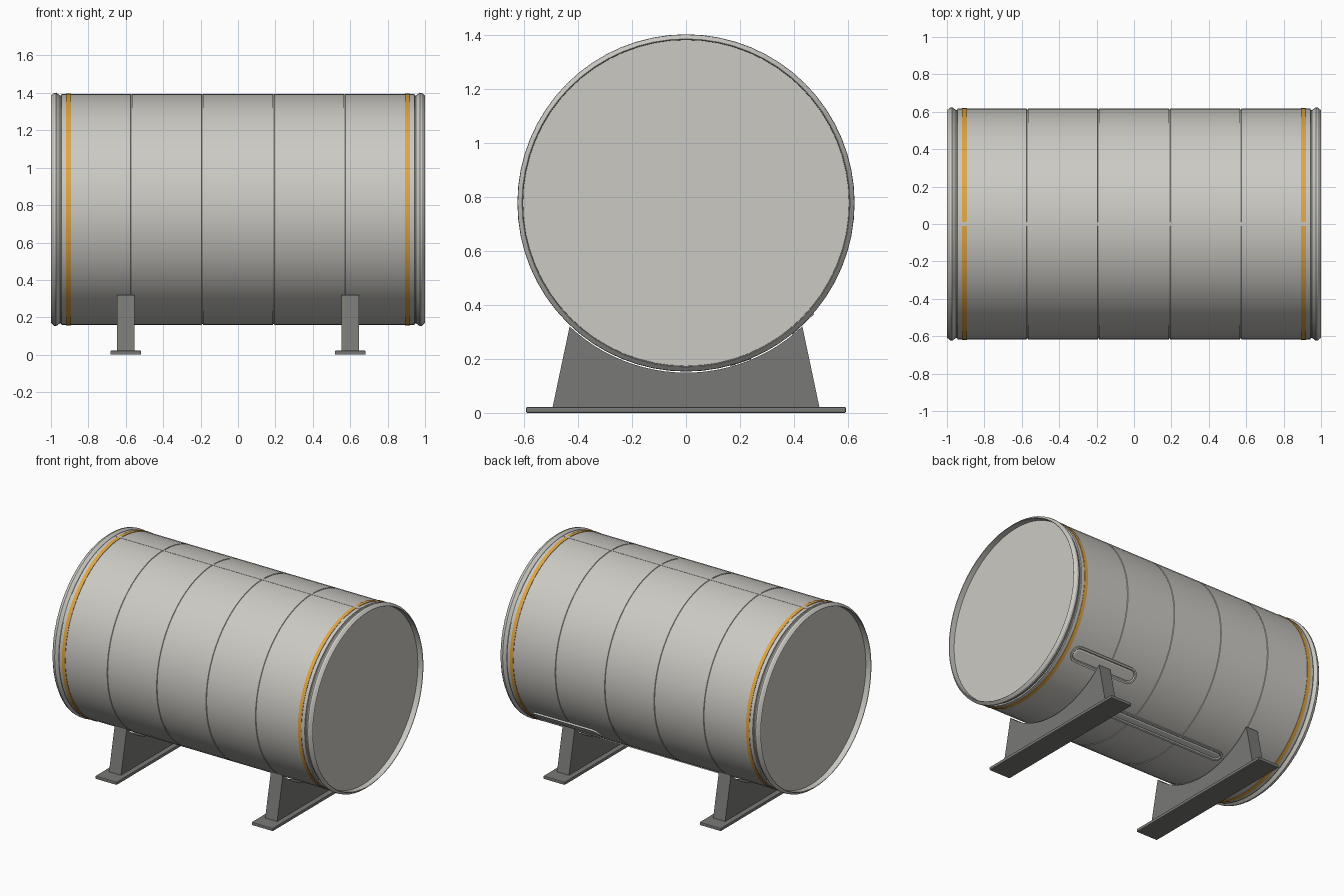
import bpy, bmesh, math
from mathutils import Vector

if "Cube" in bpy.data.objects:
    bpy.data.objects.remove(bpy.data.objects["Cube"])

AXIS_Z = 0.777
BODY_R = 0.617
SEAMS = (-0.57, -0.19, 0.19, 0.57)


def material(name, rgb):
    m = bpy.data.materials.new(name)
    m.use_nodes = True
    m.diffuse_color = (*rgb, 1)
    m.node_tree.nodes["Principled BSDF"].inputs["Base Color"].default_value = (*rgb, 1)
    return m


SHELL = material("light warm grey", (0.60, 0.59, 0.55))
STEEL = material("dark grey steel", (0.19, 0.19, 0.18))
ORANGE = material("orange paint", (0.75, 0.38, 0.06))


def finish(bm, name, mat, smooth=True):
    bmesh.ops.recalc_face_normals(bm, faces=bm.faces)
    me = bpy.data.meshes.new(name)
    bm.to_mesh(me)
    bm.free()
    me.materials.append(mat)
    ob = bpy.data.objects.new(name, me)
    bpy.context.collection.objects.link(ob)
    bpy.ops.object.select_all(action='DESELECT')
    ob.select_set(True)
    bpy.context.view_layer.objects.active = ob
    if smooth:
        bpy.ops.object.shade_smooth_by_angle(angle=math.radians(25))
    return ob


def lathe(name, profile, mat, gap=0.0, closed=False):
    """Revolve (x, radius) points about the tank axis, leaving a gap at the top."""
    bm = bmesh.new()
    vs = [bm.verts.new((x, r * math.sin(gap), AXIS_Z + r * math.cos(gap))) for x, r in profile]
    pairs = list(zip(vs, vs[1:])) + ([(vs[-1], vs[0])] if closed else [])
    es = [bm.edges.new(p) for p in pairs]
    bmesh.ops.spin(bm, geom=vs + es, cent=(0, 0, AXIS_Z), axis=(-1, 0, 0),
                   angle=2 * math.pi - 2 * gap, steps=64)
    bmesh.ops.remove_doubles(bm, verts=bm.verts, dist=1e-5)
    return finish(bm, name, mat)


def extrude_x(name, outline, x0, x1, mat):
    """Extrude a (y, z) outline along x."""
    bm = bmesh.new()
    face = bm.faces.new([bm.verts.new((x0, y, z)) for y, z in outline])
    new = bmesh.ops.extrude_face_region(bm, geom=[face])["geom"]
    bmesh.ops.translate(bm, vec=(x1 - x0, 0, 0),
                        verts=[v for v in new if isinstance(v, bmesh.types.BMVert)])
    return finish(bm, name, mat, smooth=False)


def oblong(name, x, below, length, width):
    """Round-ended pressed panel on the rear underside, below = degrees under horizontal."""
    bm = bmesh.new()
    rad = width / 2
    pts = []
    for side in (1, -1):
        for i in range(9):
            a = math.radians(-90 + i * 22.5)
            pts.append((side * (length / 2 - rad + rad * math.cos(a)), side * rad * math.sin(a), 0))
    face = bm.faces.new([bm.verts.new(p) for p in pts])
    bm.normal_update()
    # outer wall, flat rim, then a sunk floor with a raised centre
    top = bmesh.ops.extrude_face_region(bm, geom=[face])["geom"]
    bmesh.ops.translate(bm, vec=(0, 0, 0.016), verts=[v for v in top if isinstance(v, bmesh.types.BMVert)])
    cap = [f for f in top if isinstance(f, bmesh.types.BMFace)]
    bm.normal_update()
    for thick, depth in ((0.012, 0), (0.006, -0.006), (0.008, 0.004)):
        bmesh.ops.inset_region(bm, faces=cap, thickness=thick, depth=depth)
    ob = finish(bm, name, SHELL)
    t = math.radians(below)
    out = Vector((0, math.cos(t), -math.sin(t)))
    ob.location = Vector((x, 0, AXIS_Z)) + out * (BODY_R - 0.008)
    ob.rotation_euler = (math.atan2(-out.y, out.z), 0, 0)
    return ob


# Tank: recessed end, rolled rim, neck, then the shell with narrow seam grooves
end = [(-0.96, 0), (-0.96, 0.603), (-0.998, 0.604), (-1.0, 0.607), (-0.984, 0.622),
       (-0.972, 0.624), (-0.952, 0.609), (-0.946, 0.609), (-0.944, BODY_R)]
shell = []
for s in SEAMS:
    shell += [(s - 0.004, BODY_R), (s - 0.002, BODY_R - 0.004),
              (s + 0.002, BODY_R - 0.004), (s + 0.004, BODY_R)]
lathe("tank_shell", end + shell + [(-x, r) for x, r in reversed(end)], SHELL)

# Lengthwise weld strip along the top
weld_z = AXIS_Z + BODY_R
extrude_x("top_weld_strip", [(-0.01, weld_z - 0.004), (0.01, weld_z - 0.004),
                             (0.01, weld_z + 0.001), (-0.01, weld_z + 0.001)], -0.942, 0.942, SHELL)

for side, label in ((-1, "right"), (1, "left")):
    # Painted band, open at the weld strip
    x = side * 0.907
    r0, r1 = BODY_R - 0.003, BODY_R + 0.003
    lathe(label + "_orange_band", [(x - 0.013, r0), (x - 0.013, r1), (x + 0.013, r1), (x + 0.013, r0)],
          ORANGE, gap=math.radians(1), closed=True)

    # Saddle cradling the tank
    x = side * 0.6
    reach = math.radians(43.3)
    arc = [(0.628 * math.sin(a), AXIS_Z - 0.628 * math.cos(a))
           for a in (reach - 2 * reach * i / 24 for i in range(25))]
    extrude_x(label + "_saddle", [(-0.495, 0.015), (0.495, 0.015)] + arc, x - 0.046, x + 0.046, STEEL)

    # Foot plate
    foot = extrude_x(label + "_foot_plate", [(-0.592, 0), (0.592, 0), (0.592, 0.022), (-0.592, 0.022)],
                     x - 0.082, x + 0.082, STEEL)
    bevel = foot.modifiers.new("soft edges", 'BEVEL')
    bevel.width = 0.005
    bevel.segments = 2

# Pressed panels on the rear underside
oblong("rear_panel", 0.61, 46, 0.52, 0.11)
oblong("underside_panel", 0, 71, 1.08, 0.08)
